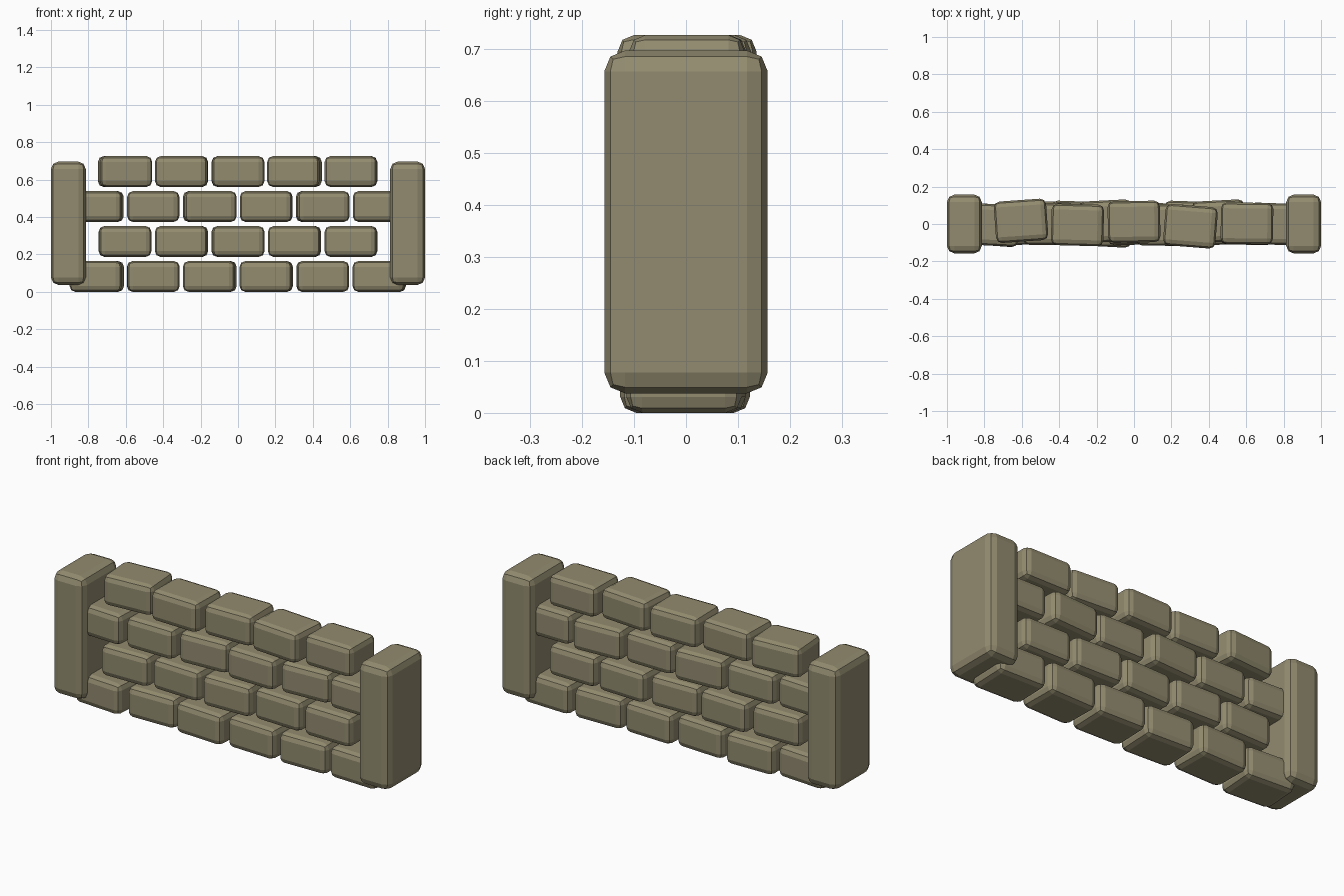
import bpy
import math

cube = bpy.data.objects.get("Cube")
if cube:
    bpy.data.objects.remove(cube, do_unlink=True)

# Single stone colour
STONE = (0.29, 0.26, 0.16, 1.0)
stone = bpy.data.materials.new("weathered_stone")
stone.use_nodes = True
stone.diffuse_color = STONE
bsdf = next(n for n in stone.node_tree.nodes if n.type == 'BSDF_PRINCIPLED')
bsdf.inputs["Base Color"].default_value = STONE
bsdf.inputs["Roughness"].default_value = 0.9


def block(name, centre, size, bevel, turn=0.0):
    """Flat-shaded stone block with worn, two-step edges."""
    bpy.ops.mesh.primitive_cube_add(size=1, location=centre)
    ob = bpy.context.object
    ob.name = name
    ob.scale = size
    bpy.ops.object.transform_apply(location=False, rotation=False, scale=True)
    ob.rotation_euler.z = math.radians(turn)
    mod = ob.modifiers.new("worn_edges", 'BEVEL')
    mod.width = bevel
    mod.segments = 2
    ob.data.materials.append(stone)
    return ob


# Brick courses from the ground up: (turn in degrees, sideways shift in y)
COURSES = [
    [(-4, -0.005), (1, 0.01), (-3, -0.01), (-2, 0.0), (1, 0.0), (-2, 0.0)],
    [(1, 0.0), (-2, 0.01), (1.5, 0.0), (-2, 0.01), (-1, 0.0)],
    [(-3, -0.005), (0, 0.0), (3, 0.015), (-1, -0.005), (3, 0.015), (-1, 0.0)],
    [(4, 0.017), (-1.5, -0.005), (1, 0.012), (-4.5, -0.012), (-0.7, 0.003)],
]
PITCH, RISE = 0.302, 0.187
BRICK = (0.28, 0.222, 0.165)

for row, course in enumerate(COURSES):
    for i, (turn, shift) in enumerate(course):
        x = (i - (len(course) - 1) / 2) * PITCH
        z = BRICK[2] / 2 + row * RISE
        block(f"brick_course_{row + 1}_{i + 1}", (x, shift, z), BRICK, 0.031, turn)

# End pillars
for side, sign in (("left", 1), ("right", -1)):
    block(f"{side}_pillar", (sign * 0.907, 0, 0.367), (0.186, 0.314, 0.659), 0.04)
